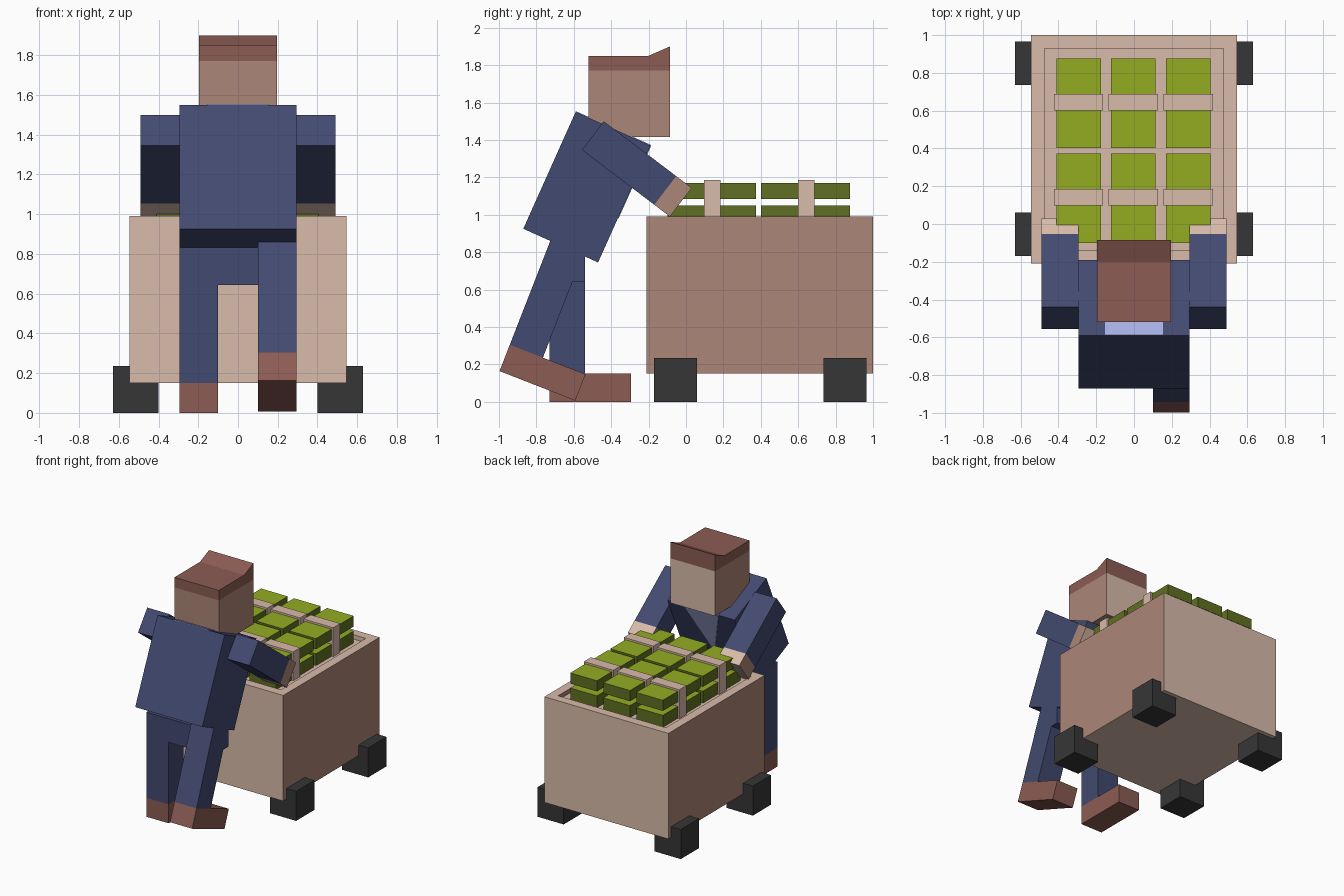
import bpy, bmesh
from mathutils import Vector

if "Cube" in bpy.data.objects:
    bpy.data.objects.remove(bpy.data.objects["Cube"])


def material(name, rgb):
    m = bpy.data.materials.new(name)
    lin = [((c / 255 + 0.055) / 1.055) ** 2.4 for c in rgb]
    m.diffuse_color = (*lin, 1)
    m.use_nodes = True
    m.node_tree.nodes["Principled BSDF"].inputs["Base Color"].default_value = m.diffuse_color
    return m


BEIGE = material("beige", (216, 187, 170))
TAN = material("tan", (171, 134, 119))
BROWN = material("brown", (140, 92, 84))
BLUE = material("suit blue", (66, 74, 112))
SHIRT = material("shirt pale blue", (165, 175, 225))
BLACK = material("wheel black", (54, 54, 54))
LIME = material("light green", (148, 172, 34))
MOSS = material("dark green", (96, 112, 34))


def finish(name, bm, mats, rule=None):
    bmesh.ops.recalc_face_normals(bm, faces=bm.faces)
    bm.normal_update()
    if rule:
        for f in bm.faces:
            f.material_index = int(rule(f.normal))
    me = bpy.data.meshes.new(name)
    bm.to_mesh(me)
    bm.free()
    for m in mats:
        me.materials.append(m)
    ob = bpy.data.objects.new(name, me)
    bpy.context.collection.objects.link(ob)
    return ob


def sweep(poly, vec):
    """Polygon extruded along a vector."""
    bm = bmesh.new()
    a = [bm.verts.new(p) for p in poly]
    b = [bm.verts.new(Vector(p) + Vector(vec)) for p in poly]
    bm.faces.new(a)
    bm.faces.new(b)
    for i in range(len(a)):
        j = (i + 1) % len(a)
        bm.faces.new((a[i], a[j], b[j], b[i]))
    return bm


def prism(name, yz, x0, x1, mats, rule=None):
    """Side profile in (y, z) extruded from x0 to x1."""
    return finish(name, sweep([(x0, y, z) for y, z in yz], (x1 - x0, 0, 0)), mats, rule)


def rect(y0, y1, z0, z1):
    return [(y0, z0), (y1, z0), (y1, z1), (y0, z1)]


def tilted(corner, along, across):
    c, u, v = Vector(corner), Vector(along), Vector(across)
    return [tuple(p) for p in (c, c + u, c + u + v, c + v)]


def sideways(n):
    return abs(n.x) > 0.9


# cart with a shallow recess in the top
bm = sweep([(-0.545, y, z) for y, z in rect(-0.21, 1.0, 0.15, 0.99)], (1.09, 0, 0))
bmesh.ops.recalc_face_normals(bm, faces=bm.faces)
bm.normal_update()
top = max(bm.faces, key=lambda f: f.calc_center_median().z)
bmesh.ops.inset_region(bm, faces=[top], thickness=0.1)
ext = bmesh.ops.extrude_face_region(bm, geom=[top])["geom"]
bmesh.ops.translate(bm, verts=[g for g in ext if isinstance(g, bmesh.types.BMVert)], vec=(0, 0, -0.035))
if top.is_valid:
    bmesh.ops.delete(bm, geom=[top], context='FACES_ONLY')
finish("cart_body", bm, [BEIGE, TAN], sideways)

# wheels
for s in (-1, 1):
    for y in (-0.17, 0.735):
        prism("wheel", rect(y, y + 0.23, 0, 0.235), s * 0.40, s * 0.63, [BLACK])

# bundles in two layers, with straps
for x in (-0.293, -0.004, 0.287):
    for y in (-0.10, 0.402):
        for z in (0.955, 1.085):
            prism("green_bundle", rect(y, y + 0.474, z, z + (0.085 if z > 1 else 0.095)),
                  x - 0.117, x + 0.117, [MOSS, LIME], lambda n: abs(n.z) > 0.9)
    for y in (0.097, 0.6):
        prism("strap", rect(y, y + 0.088, 0.955, 1.185), x - 0.13, x + 0.13, [BEIGE])

# torso leaning forward
prism("jacket", [(-0.59, 1.55), (-0.19, 1.37), (-0.47, 0.745), (-0.87, 0.925)], -0.295, 0.295, [BLUE])

# shirt: strip across the shoulders and V on the chest
prism("shirt_collar", tilted((-0.59, 1.55), (0.40, -0.18), (0.0016, 0.0036)), -0.153, 0.153, [SHIRT])
finish("shirt_front", sweep([(-0.153, -0.19, 1.37), (0.153, -0.19, 1.37), (0, -0.365, 0.98)],
                            (0, 0.0037, -0.0016)), [SHIRT])

# head and hair
prism("head", rect(-0.52, -0.085, 1.415, 1.77), -0.195, 0.195, [TAN, BEIGE], lambda n: n.y > 0.9)
prism("hair", [(-0.52, 1.77), (-0.085, 1.77), (-0.085, 1.90), (-0.2, 1.85), (-0.52, 1.85)],
      -0.195, 0.195, [BROWN])

# arms reaching down to the cart
for s in (-1, 1):
    prism("sleeve", tilted((-0.44, 1.50), (0.387, -0.293), (-0.116, -0.154)),
          s * 0.295, s * 0.49, [BLUE])
    prism("hand", tilted((-0.053, 1.207), (0.083, -0.063), (-0.116, -0.154)),
          s * 0.295, s * 0.49, [BEIGE, TAN], sideways)

# hips, standing leg and trailing leg
prism("hips", rect(-0.73, -0.54, 0.643, 0.832), -0.10, 0.295, [BLUE])
prism("standing_leg", rect(-0.73, -0.54, 0.15, 0.832), -0.295, -0.10, [BLUE])
prism("standing_shoe", rect(-0.73, -0.295, 0, 0.15), -0.295, -0.10, [BROWN])
prism("trailing_leg", tilted((-0.942, 0.305), (0.177, -0.069), (0.247, 0.634)), 0.10, 0.295, [BLUE])
prism("trailing_shoe", tilted((-0.942, 0.305), (0.405, -0.158), (-0.055, -0.141)), 0.10, 0.295, [BROWN])
